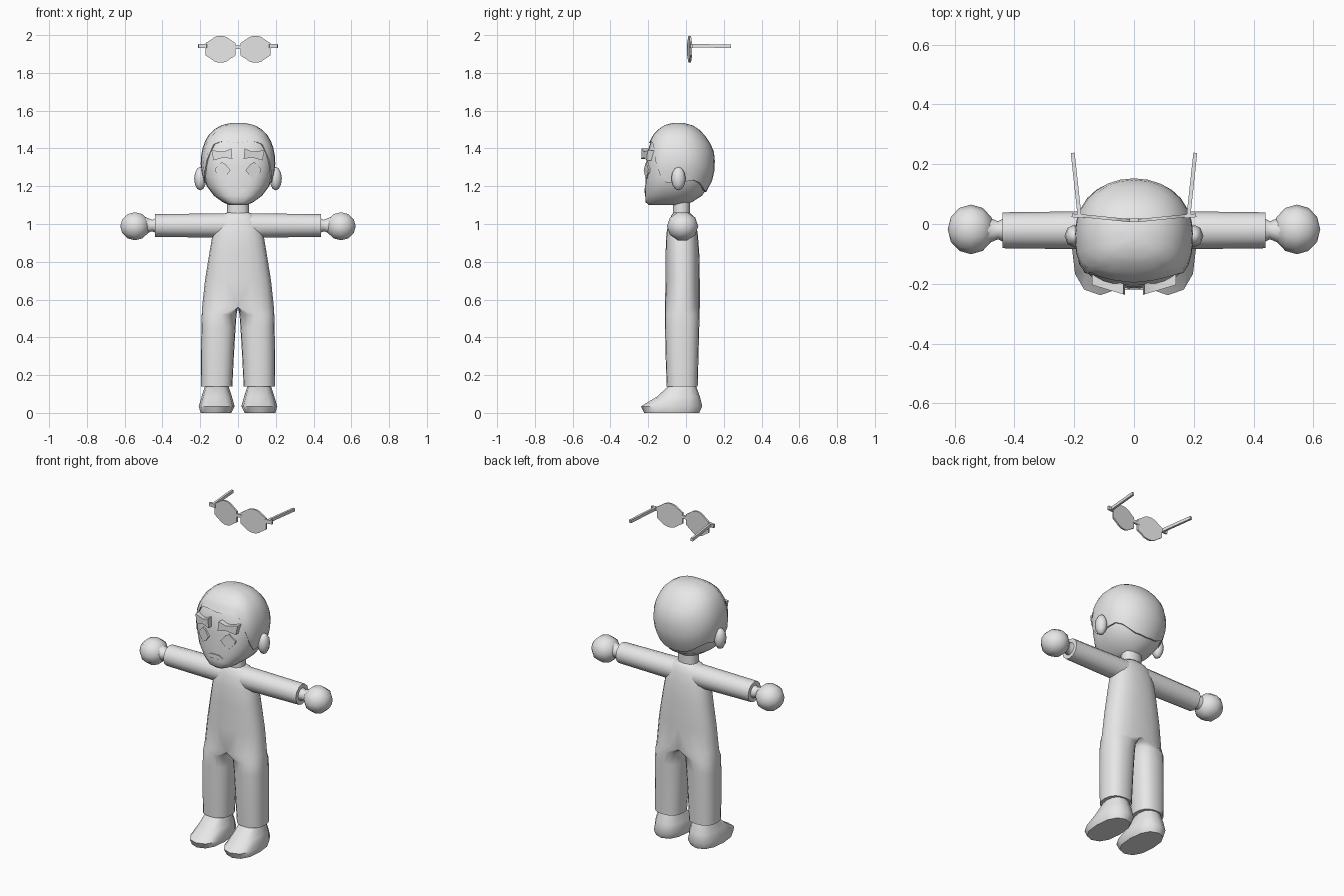
import bpy
import bmesh
from math import cos, sin, pi, radians
from mathutils import Vector, Matrix

old = bpy.data.objects.get("Cube")
if old:
    bpy.data.objects.remove(old, do_unlink=True)

GREY = (0.8, 0.8, 0.8, 1)
grey = bpy.data.materials.new("plain_grey")
grey.use_nodes = True
grey.diffuse_color = GREY
grey.node_tree.nodes["Principled BSDF"].inputs["Base Color"].default_value = GREY


def finish(name, bm, angle=50, drop=None):
    """Turn a bmesh into a smooth-shaded object."""
    bmesh.ops.recalc_face_normals(bm, faces=bm.faces)
    if drop:
        bmesh.ops.delete(bm, geom=[f for f in bm.faces if drop(f)], context="FACES")
    mesh = bpy.data.meshes.new(name)
    bm.to_mesh(mesh)
    bm.free()
    mesh.materials.append(grey)
    obj = bpy.data.objects.new(name, mesh)
    bpy.context.collection.objects.link(obj)
    bpy.ops.object.select_all(action="DESELECT")
    obj.select_set(True)
    bpy.context.view_layer.objects.active = obj
    bpy.ops.object.shade_smooth_by_angle(angle=radians(angle))
    return obj


def skin(name, rings, angle=50, drop=None):
    """Bridge rings of equal length and cap both ends."""
    bm = bmesh.new()
    loops = [[bm.verts.new(p) for p in ring] for ring in rings]
    n = len(loops[0])
    for low, high in zip(loops, loops[1:]):
        for i in range(n):
            j = (i + 1) % n
            bm.faces.new((low[i], low[j], high[j], high[i]))
    bm.faces.new(loops[0])
    bm.faces.new(loops[-1])
    return finish(name, bm, angle, drop)


def bend(value, power):
    """Superellipse rounding of a sine or cosine."""
    return (1 if value >= 0 else -1) * abs(value) ** (2 / power)


def lerp(a, b, t):
    return a + (b - a) * t


def table(rows, key):
    """Linear lookup in rows whose first entry is the key."""
    key = min(max(key, rows[0][0]), rows[-1][0])
    for a, b in zip(rows, rows[1:]):
        if key <= b[0]:
            t = (key - a[0]) / (b[0] - a[0])
            return [lerp(p, q, t) for p, q in zip(a[1:], b[1:])]


def flat_ring(z, x0, x1, y0, y1, n=12, power=2.4):
    cx, cy, rx, ry = (x0 + x1) / 2, (y0 + y1) / 2, (x1 - x0) / 2, (y1 - y0) / 2
    return [(cx + rx * bend(cos(2 * pi * i / n), power),
             cy + ry * bend(sin(2 * pi * i / n), power), z) for i in range(n)]


def plate(name, outline, surface, depth, angle=30):
    """Extrude an x-z outline backwards from a slanted front surface y(x)."""
    rings = [[(x, surface(x) + d, z) for x, z in outline] for d in (0, depth)]
    return skin(name, rings, angle)


def ball(name, centre, radii, u, v, turn):
    bm = bmesh.new()
    spin = Matrix.Rotation(pi / 2, 4, turn) if turn else Matrix()
    bmesh.ops.create_uvsphere(bm, u_segments=u, v_segments=v, radius=1, matrix=spin)
    for vert in bm.verts:
        vert.co = Vector(centre) + Vector(radii) * vert.co
    return finish(name, bm, 60)


def box(name, start, end, width, height):
    """Straight bar with a rectangular section between two points."""
    a, b = Vector(start), Vector(end)
    axis = (b - a).normalized()
    side = axis.cross(Vector((0, 0, 1))).normalized() * width / 2
    up = Vector((0, 0, height / 2))
    return skin(name, [[p - side - up, p + side - up, p + side + up, p - side + up]
                       for p in (a, b)], 30)


# Head: z, half width, front y, back y
HEAD = [
    (1.10, 0.045, -0.195, 0.0), (1.115, 0.08, -0.214, 0.03), (1.15, 0.128, -0.216, 0.085),
    (1.20, 0.165, -0.216, 0.12), (1.25, 0.182, -0.214, 0.138), (1.31, 0.19, -0.211, 0.147),
    (1.38, 0.186, -0.205, 0.14), (1.43, 0.17, -0.188, 0.118), (1.475, 0.143, -0.163, 0.085),
    (1.505, 0.108, -0.13, 0.053), (1.522, 0.073, -0.1, 0.018), (1.53, 0.028, -0.062, -0.02),
]
SIDES = 28


def head_point(turn, z, grow=0):
    """Point on the head; turn is measured from the front towards +x."""
    w, front, back = table(HEAD, z)
    cy = (front + back) / 2
    power = 2.8 if cos(turn) > 0 else 2.1
    return ((w + grow) * bend(sin(turn), power),
            cy - ((back - front) / 2 + grow) * bend(cos(turn), power), z)


turns = [2 * pi * i / SIDES for i in range(SIDES)]
skin("head", [[head_point(t, row[0]) for t in turns] for row in HEAD])

# Hair cap with a wavy lower edge: angle from the front, edge height
EDGE = [(0, 1.43), (20, 1.44), (38, 1.425), (56, 1.31), (72, 1.22), (95, 1.22),
        (120, 1.235), (150, 1.18), (180, 1.17)]


def hair_ring(t, grow):
    ring = []
    for turn in turns:
        edge = table(EDGE, 180 * min(turn, 2 * pi - turn) / pi)[0]
        z = lerp(edge, HEAD[-1][0], 1 - (1 - t) ** 1.5)
        x, y, z = head_point(turn, z, grow)
        ring.append((x, y, z + 0.005 * t))
    return ring


skin("hair", [hair_ring(0, -0.008)] + [hair_ring(i / 9, 0.008) for i in range(10)])

# Neck
skin("neck", [flat_ring(z, -0.058, 0.058, -0.07, 0.022) for z in (1.03, 1.14)])

# Mouth
plate("mouth", [(-0.05, 1.175), (-0.025, 1.19), (0.025, 1.19), (0.05, 1.175),
                (0.025, 1.165), (-0.025, 1.165)], lambda x: -0.226 + 0.2 * abs(x), 0.03)

# Suit half: z, inner x, outer x, front y, back y, leg amount (0 torso, 1 leg)
SUIT = [
    (0.14, 0.03, 0.195, -0.102, 0.062, 1), (0.3, 0.022, 0.196, -0.108, 0.066, 1),
    (0.45, 0.013, 0.194, -0.111, 0.07, 1), (0.52, 0.009, 0.192, -0.112, 0.072, 0.9),
    (0.56, 0, 0.19, -0.112, 0.073, 0), (0.7, 0, 0.175, -0.108, 0.073, 0),
    (0.85, 0, 0.151, -0.108, 0.07, 0), (0.95, 0, 0.134, -0.104, 0.062, 0),
    (1.01, 0, 0.115, -0.092, 0.05, 0), (1.045, 0, 0.09, -0.078, 0.036, 0),
    (1.062, 0, 0.055, -0.066, 0.02, 0),
]


def suit_ring(z, inner, outer, front, back, leg):
    ring = []
    for i in range(20):
        a = 2 * pi * i / 20 - pi / 2
        c, s = bend(cos(a), 2.4), bend(sin(a), 2.4)
        torso_x = max(0, outer * c)
        leg_x = (inner + outer) / 2 + (outer - inner) / 2 * c
        ring.append((lerp(torso_x, leg_x, leg), (front + back) / 2 + (back - front) / 2 * s, z))
    return ring


suit = skin("suit", [suit_ring(*row) for row in SUIT],
            drop=lambda f: all(abs(v.co.x) < 1e-4 for v in f.verts))
mirror = suit.modifiers.new("mirror", "MIRROR")
mirror.use_clip = True

# Foot: z, inner x, outer x, toe y, heel y
FOOT = [(0, 0.035, 0.198, -0.222, 0.07), (0.035, 0.018, 0.208, -0.238, 0.086),
        (0.085, 0.032, 0.193, -0.155, 0.074), (0.14, 0.05, 0.175, -0.095, 0.054)]

# Sleeve and wrist: x, radius
SLEEVE = [(0.06, 0.065), (0.2, 0.063), (0.44, 0.06)]
WRIST = [(0.43, 0.042), (0.455, 0.03), (0.49, 0.045)]

BROW = [(0.03, 1.345), (0.075, 1.352), (0.13, 1.337), (0.14, 1.39), (0.075, 1.383), (0.035, 1.4)]
EYE = [(0.04, 1.285), (0.065, 1.315), (0.085, 1.328), (0.122, 1.292), (0.118, 1.275),
       (0.085, 1.24), (0.062, 1.255)]


def limb(name, rows, s):
    skin(name, [[(s * x, -0.021 + r * cos(2 * pi * i / 12), 0.992 + r * sin(2 * pi * i / 12))
                 for i in range(12)] for x, r in rows])


for side, s in (("left", 1), ("right", -1)):
    # Face details
    for part, shape, y in (("brow", BROW, -0.246), ("eye", EYE, -0.236)):
        plate(f"{side}_{part}", [(s * x, z) for x, z in shape],
              lambda x: y + 0.3 * abs(x), 0.035)
    ball(f"{side}_ear", (s * 0.2, -0.04, 1.24), (0.032, 0.038, 0.062), 8, 6, None)

    # Arms, hands and feet
    limb(f"{side}_sleeve", SLEEVE, s)
    limb(f"{side}_wrist", WRIST, s)
    ball(f"{side}_hand", (s * 0.545, -0.018, 0.988), (0.078, 0.083, 0.078), 10, 6, "Y")
    skin(f"{side}_foot", [flat_ring(z, *sorted((s * a, s * b)), toe, heel)
                          for z, a, b, toe, heel in FOOT])

    # Floating glasses: squared-off round lens, hinge and temple
    lens = []
    for i in range(20):
        a = 2 * pi * (i + 0.5) / 20
        wide = 0.079 if abs(sin(a)) < 0.5 else 0.072 * abs(cos(a))
        lens.append((s * (0.092 + (wide if cos(a) > 0 else -wide)), 1.925 + 0.072 * sin(a)))
    plate(f"{side}_lens", lens, lambda x: 0.005 + 0.1 * abs(x), 0.01)
    box(f"{side}_hinge", (s * 0.165, 0.025, 1.943), (s * 0.208, 0.029, 1.943), 0.012, 0.022)
    box(f"{side}_temple", (s * 0.182, 0.025, 1.945), (s * 0.205, 0.238, 1.94), 0.013, 0.018)

box("glasses_bridge", (-0.025, 0.012, 1.935), (0.025, 0.012, 1.935), 0.012, 0.018)
